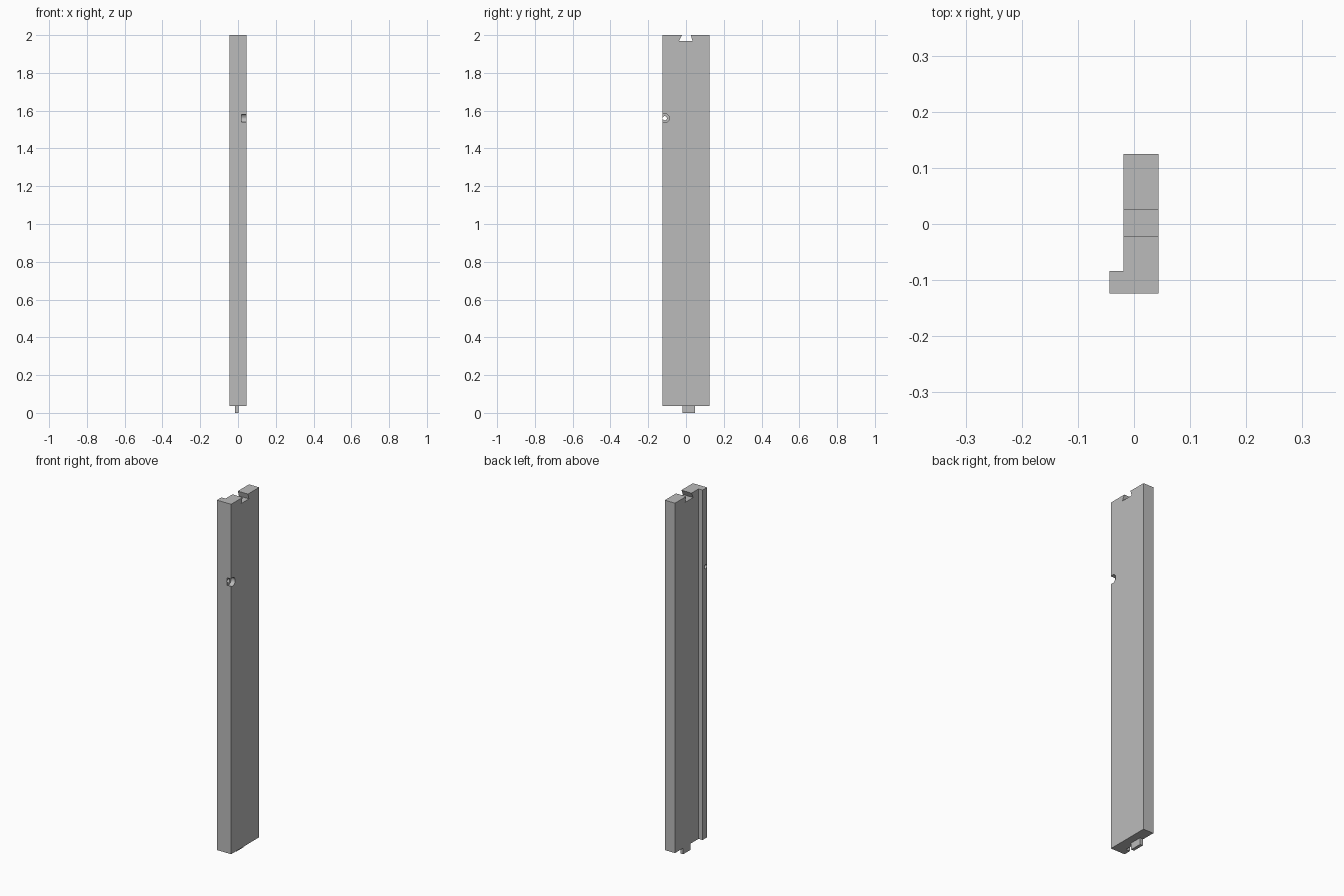
import bpy, bmesh
from mathutils import Matrix, Vector

cube = bpy.data.objects.get("Cube")
if cube:
    bpy.data.objects.remove(cube, do_unlink=True)

grey = bpy.data.materials.new("plain_grey")
grey.use_nodes = True
grey.diffuse_color = (0.5, 0.5, 0.5, 1)
grey.node_tree.nodes["Principled BSDF"].inputs["Base Color"].default_value = (0.5, 0.5, 0.5, 1)


def add_object(name, bm):
    bmesh.ops.recalc_face_normals(bm, faces=bm.faces)
    mesh = bpy.data.meshes.new(name)
    bm.to_mesh(mesh)
    bm.free()
    mesh.materials.append(grey)
    obj = bpy.data.objects.new(name, mesh)
    bpy.context.collection.objects.link(obj)
    return obj


def prism(name, points, direction):
    """Extrude a closed outline along a direction."""
    bm = bmesh.new()
    face = bm.faces.new([bm.verts.new(p) for p in points])
    result = bmesh.ops.extrude_face_region(bm, geom=[face])
    moved = [v for v in result["geom"] if isinstance(v, bmesh.types.BMVert)]
    bmesh.ops.translate(bm, verts=moved, vec=Vector(direction))
    return add_object(name, bm)


def rod(name, radius, x_from, x_to):
    """Round cutter lying along x, at the hole position."""
    bm = bmesh.new()
    place = Matrix.Translation(((x_from + x_to) / 2, -0.112, 1.56)) @ Matrix.Rotation(1.570796, 4, "Y")
    bmesh.ops.create_cone(bm, cap_ends=True, segments=32, radius1=radius, radius2=radius,
                          depth=x_to - x_from, matrix=place)
    return add_object(name, bm)


# Upright board with a lip along its front edge
LEFT, RIGHT, STEP = -0.044, 0.044, -0.019
FRONT, BACK, LIP = -0.124, 0.125, -0.084
BASE, TOP = 0.037, 2.0
outline = [(LEFT, FRONT), (RIGHT, FRONT), (RIGHT, BACK), (STEP, BACK), (STEP, LIP), (LEFT, LIP)]
board = prism("board", [(x, y, BASE) for x, y in outline], (0, 0, TOP - BASE))

# Dovetail slot across the top, and a counterbored hole near the front edge
slot = [(-0.036, 1.97), (0.034, 1.97), (0.026, 2.0), (0.026, 2.02), (-0.022, 2.02), (-0.022, 2.0)]
cutters = [
    prism("dovetail_cutter", [(-0.1, y, z) for y, z in slot], (0.2, 0, 0)),
    rod("counterbore_cutter", 0.024, 0.019, 0.1),
    rod("hole_cutter", 0.0112, -0.1, 0.05),
]
for cutter in cutters:
    cutter.hide_render = True
    cutter.hide_viewport = True
    cut = board.modifiers.new(cutter.name, "BOOLEAN")
    cut.operation = "DIFFERENCE"
    cut.solver = "EXACT"
    cut.object = cutter

# Tongue under the foot of the board
prism("bottom_tongue", [(-0.016, -0.019, 0), (0.002, -0.019, 0), (0.002, 0.048, 0), (-0.016, 0.048, 0)],
      (0, 0, BASE))
